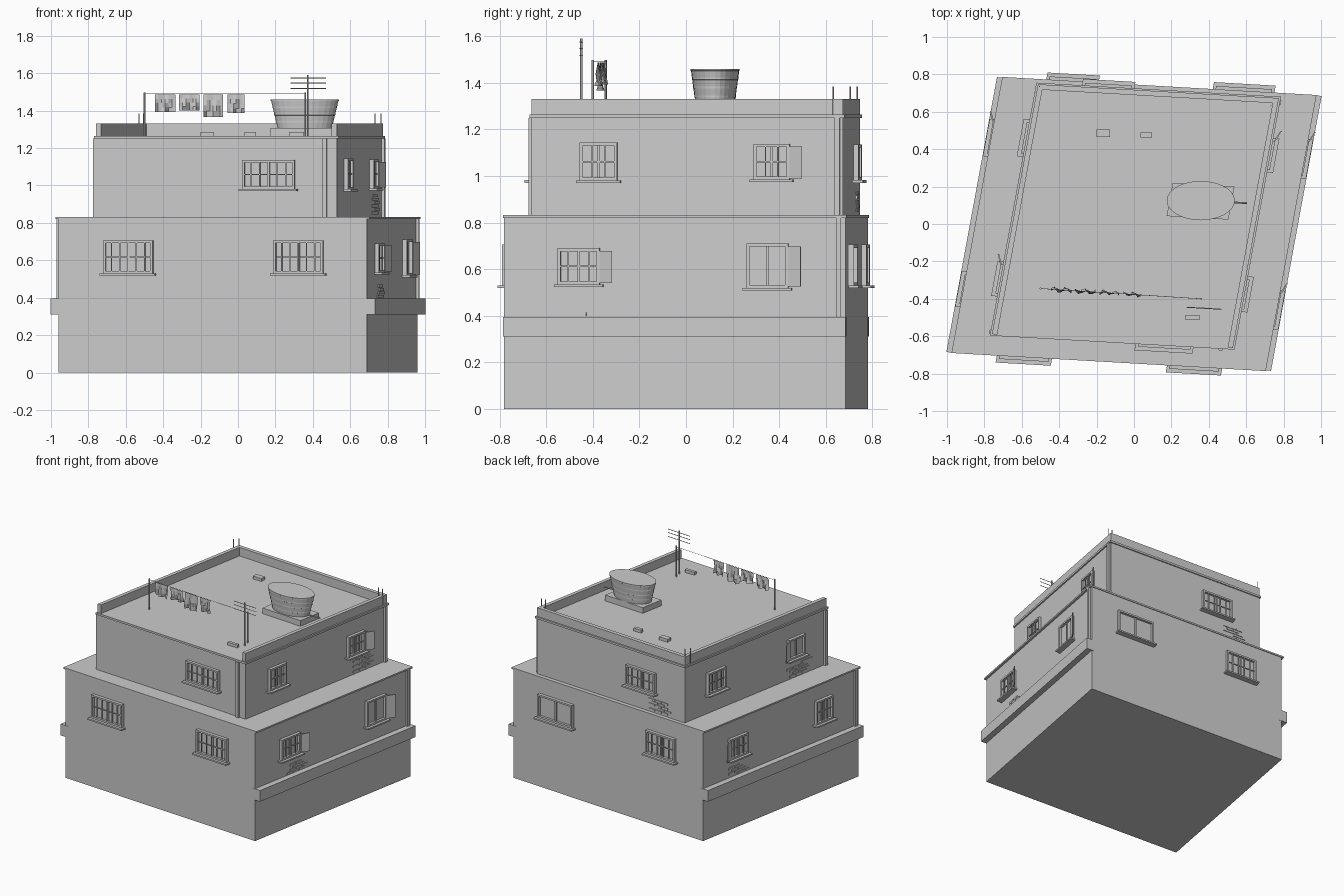
import bpy, bmesh, math, random
from mathutils import Matrix, Vector

random.seed(4)
if "Cube" in bpy.data.objects:
    bpy.data.objects.remove(bpy.data.objects["Cube"])

grey = bpy.data.materials.new("plain_grey")
grey.use_nodes = True
GREY = (0.6, 0.6, 0.6, 1)
grey.diffuse_color = GREY
grey.node_tree.nodes["Principled BSDF"].inputs["Base Color"].default_value = GREY

# The plan is a skewed rectangle: a runs along the front, b runs to the back
SX, SY = 0.184, -0.0575


def skew(a, b, z):
    return Vector((a + SX * b, b + SY * a, z))


class Part:
    """Collects simple solids into one named object."""

    def __init__(self, name):
        self.name, self.bm = name, bmesh.new()

    def box(self, a0, a1, b0, b1, z0, z1, place=skew):
        cube = bmesh.ops.create_cube(self.bm, size=1)["verts"]
        for v in cube:
            v.co = place(a1 if v.co.x > 0 else a0, b1 if v.co.y > 0 else b0, z1 if v.co.z > 0 else z0)

    def rod(self, p, q, radius, sides=6):
        p, q = Vector(p), Vector(q)
        turn = (q - p).to_track_quat("Z", "Y").to_matrix().to_4x4()
        bmesh.ops.create_cone(self.bm, cap_ends=True, segments=sides, radius1=radius, radius2=radius,
                              depth=(q - p).length, matrix=Matrix.Translation((p + q) / 2) @ turn)

    def finish(self, solid=True):
        if solid:
            bmesh.ops.recalc_face_normals(self.bm, faces=self.bm.faces[:])
        mesh = bpy.data.meshes.new(self.name)
        self.bm.to_mesh(mesh)
        self.bm.free()
        mesh.materials.append(grey)
        obj = bpy.data.objects.new(self.name, mesh)
        bpy.context.collection.objects.link(obj)
        return obj


def block(name, a, b, z0, z1, cb=0.0):
    part = Part(name)
    part.box(-a, a, cb - b, cb + b, z0, z1)
    part.finish()


# Storeys and slabs
LOW = dict(a=0.824, b=0.733, cb=0.0)
UP = dict(a=0.644, b=0.668, cb=0.042)
ROOF = 1.265
block("lower_walls", LOW["a"], LOW["b"], 0, 0.82)
block("lower_roof_slab", 0.84, 0.738, 0.82, 0.832)
block("upper_walls", UP["a"], UP["b"], 0.83, 1.25, UP["cb"])
block("upper_roof_slab", UP["a"] + 0.01, UP["b"] + 0.008, 1.25, ROOF, UP["cb"])

ledges = Part("side_ledges")
for s in (-1, 1):
    ledges.box(s * 0.8, s * 0.868, -0.735, 0.735, 0.31, 0.395)
ledges.finish()

# Parapet on three sides, open at the front
parapet = Part("parapet")
a, b0, b1 = UP["a"], UP["cb"] - UP["b"], UP["cb"] + UP["b"]
for s in (-1, 1):
    parapet.box(s * (a - 0.028), s * a, b0, b1, ROOF, 1.33)
parapet.box(-a + 0.028, a - 0.028, b1 - 0.028, b1, ROOF, 1.33)
parapet.finish()


def wall(storey, side):
    """Gives a placer (along, outward, height) and a finder from a world position."""
    a, b, cb = storey["a"], storey["b"], storey["cb"]
    if side in ("front", "back"):
        s = 1 if side == "back" else -1
        return (lambda t, d, z: skew(t, cb + s * (b + d), z)), (lambda x: x - SX * (cb + s * b))
    s = 1 if side == "right" else -1
    return (lambda t, d, z: skew(s * (a + d), t, z)), (lambda y: y - SY * s * a)


def window(storey, side, centre, width, z0, z1, barred=True, shutter=False):
    place, find = wall(storey, side)
    c, h, f = find(centre), width / 2, 0.013
    level = "lower" if storey is LOW else "upper"
    part = Part(f"{level}_{side}_window")
    part.box(c - h, c + h, -0.01, 0.004, z0, z1, place)
    for s in (-1, 1):
        part.box(c + s * (h - f), c + s * h, -0.01, 0.022, z0, z1, place)
    for z in (z0, z1 - f):
        part.box(c - h + f, c + h - f, -0.01, 0.022, z, z + f, place)
    part.box(c - h - 0.015, c + h + 0.015, -0.01, 0.042, z0 - 0.011, z0, place)
    part.box(c - 0.006, c + 0.006, 0, 0.012, z0 + f, z1 - f, place)
    if barred:
        n = max(3, round(width / 0.047))
        for i in range(1, n):
            t = c - h + width * i / n
            part.box(t - 0.003, t + 0.003, 0.012, 0.018, z0 + f, z1 - f, place)
        mid = (z0 + z1) / 2
        part.box(c - h + f, c + h - f, 0.011, 0.016, mid - 0.003, mid + 0.003, place)
    if shutter:
        # open casement leaning away from the frame
        edge = c + h
        part.box(edge, edge + 0.055, 0, 0.008, z0 + 0.005, z1 - 0.012,
                 lambda t, d, z: place(t, d + 0.016 + (t - edge) * 0.45, z))
    part.finish()


for x in (-0.585, 0.325):
    window(LOW, "front", x, 0.265, 0.53, 0.705)
window(UP, "front", 0.165, 0.28, 0.982, 1.135)
window(LOW, "back", -0.33, 0.25, 0.53, 0.705)
window(LOW, "back", 0.585, 0.30, 0.53, 0.705, barred=False)
window(UP, "back", -0.14, 0.25, 0.982, 1.135)
window(LOW, "right", -0.46, 0.18, 0.535, 0.69, shutter=True)
window(LOW, "right", 0.35, 0.18, 0.52, 0.71, barred=False, shutter=True)
window(UP, "right", -0.375, 0.16, 0.98, 1.143)
window(UP, "right", 0.368, 0.155, 0.985, 1.138, shutter=True)
window(LOW, "left", 0.46, 0.17, 0.535, 0.69, shutter=True)
window(LOW, "left", -0.35, 0.16, 0.53, 0.705)
window(UP, "left", 0.46, 0.17, 0.98, 1.14)
window(UP, "left", -0.295, 0.155, 0.985, 1.138, barred=False, shutter=True)


# Patches of exposed brick
def bricks(storey, side, centre, z0, rows):
    place, find = wall(storey, side)
    c = find(centre)
    part = Part(f"{side}_bricks")
    for r in range(rows):
        start = c - 0.1 + 0.028 * (r % 2) + random.choice((0, 0.055))
        for i in range(random.choice((2, 3))):
            t, z = start + i * 0.056, z0 + r * 0.0185
            part.box(t, t + 0.052, -0.005, 0.005, z, z + 0.015, place)
    part.finish()


bricks(LOW, "right", -0.38, 0.40, 4)
bricks(UP, "right", 0.45, 0.845, 6)
bricks(UP, "back", -0.32, 0.845, 5)
bricks(LOW, "left", 0.45, 0.40, 4)
bricks(UP, "left", -0.36, 0.845, 5)

# Drainpipes
pipes = Part("drainpipes")
for storey, side, pos in ((LOW, "right", 0.655), (UP, "right", 0.65), (LOW, "left", -0.655),
                          (UP, "left", -0.575), (UP, "front", 0.465)):
    place, find = wall(storey, side)
    t = find(pos)
    z0, z1 = (0.395, 0.82) if storey is LOW else (0.832, 1.25)
    pipes.box(t - 0.011, t + 0.011, -0.005, 0.016, z0, z1, place)
pipes.finish()

# Bare reinforcing rods at the back corners
rods = Part("corner_rods")
for x, y in ((0.732, 0.632), (0.765, 0.632), (-0.53, 0.705), (-0.505, 0.735)):
    rods.rod((x, y, ROOF), (x, y, 1.385), 0.003)
rods.finish()

# Water tank on its plinth
plinth = Part("tank_plinth")
plinth.box(0.165, 0.495, 0.052, 0.228, ROOF, 1.308)
plinth.finish()

tank = Part("water_tank")
SIDES, BANDS = 28, 4
profile = []
for i in range(BANDS):
    z, r = 1.308 + i * 0.038, 0.80 + i * 0.05
    profile += [(r, z), (r + 0.035, z + 0.029), (r + 0.05, z + 0.03), (r + 0.05, z + 0.038)]
rings = [[tank.bm.verts.new((0.357 + 0.182 * r * math.cos(math.tau * k / SIDES),
                             0.125 + 0.105 * r * math.sin(math.tau * k / SIDES), z))
          for k in range(SIDES)] for r, z in profile]
for lo, hi in zip(rings, rings[1:]):
    for k in range(SIDES):
        n = (k + 1) % SIDES
        tank.bm.faces.new((lo[k], lo[n], hi[n], hi[k]))
tank.bm.faces.new(rings[0][::-1])
tank.bm.faces.new(rings[-1])
tank.finish()

outlet = Part("tank_outlet")
outlet.rod((0.48, 0.115, 1.32), (0.605, 0.113, 1.32), 0.006)
outlet.finish()

# Small roof vents
vents = Part("roof_vents")
for x, y, w, d in ((-0.165, 0.485, 0.036, 0.02), (0.065, 0.475, 0.031, 0.013), (0.312, -0.5, 0.04, 0.011)):
    vents.box(x - w, x + w, y - d, y + d, ROOF, 1.287, lambda a, b, z: Vector((a, b, z)))
vents.finish()

# Washing line with hanging cloths
left_end, right_end = Vector((-0.5, -0.345, 1.49)), Vector((0.36, -0.4, 1.49))
line = Part("washing_line")
for end in (left_end, right_end):
    line.rod((end.x, end.y, ROOF), end + Vector((0, 0, 0.008)), 0.005)
line.rod(left_end, right_end, 0.0015, 4)
line.finish()

cloths = Part("hanging_cloths")
for x0, x1, z0 in ((-0.445, -0.335, 1.393), (-0.315, -0.205, 1.4), (-0.185, -0.08, 1.367), (-0.055, 0.035, 1.387)):
    grid = bmesh.ops.create_grid(cloths.bm, x_segments=6, y_segments=4, size=0.5)["verts"]
    for v in grid:
        s, drop = v.co.x + 0.5, 0.5 - v.co.y
        x = x0 + (x1 - x0) * s
        y = left_end.y + (right_end.y - left_end.y) * (x - left_end.x) / (right_end.x - left_end.x)
        wave = 0.016 * drop * math.sin(s * 11 + drop * 3 + x0 * 20)
        v.co = (x, y + wave + random.uniform(-0.004, 0.004) * drop, 1.487 + (z0 - 1.487) * drop)
cloths.finish(solid=False)

# Aerial
aerial = Part("aerial")
aerial.rod((0.372, -0.45, ROOF), (0.372, -0.45, 1.59), 0.005)
for z in (1.575, 1.548, 1.518):
    aerial.rod((0.28, -0.445, z), (0.47, -0.456, z), 0.0025, 4)
aerial.finish()
